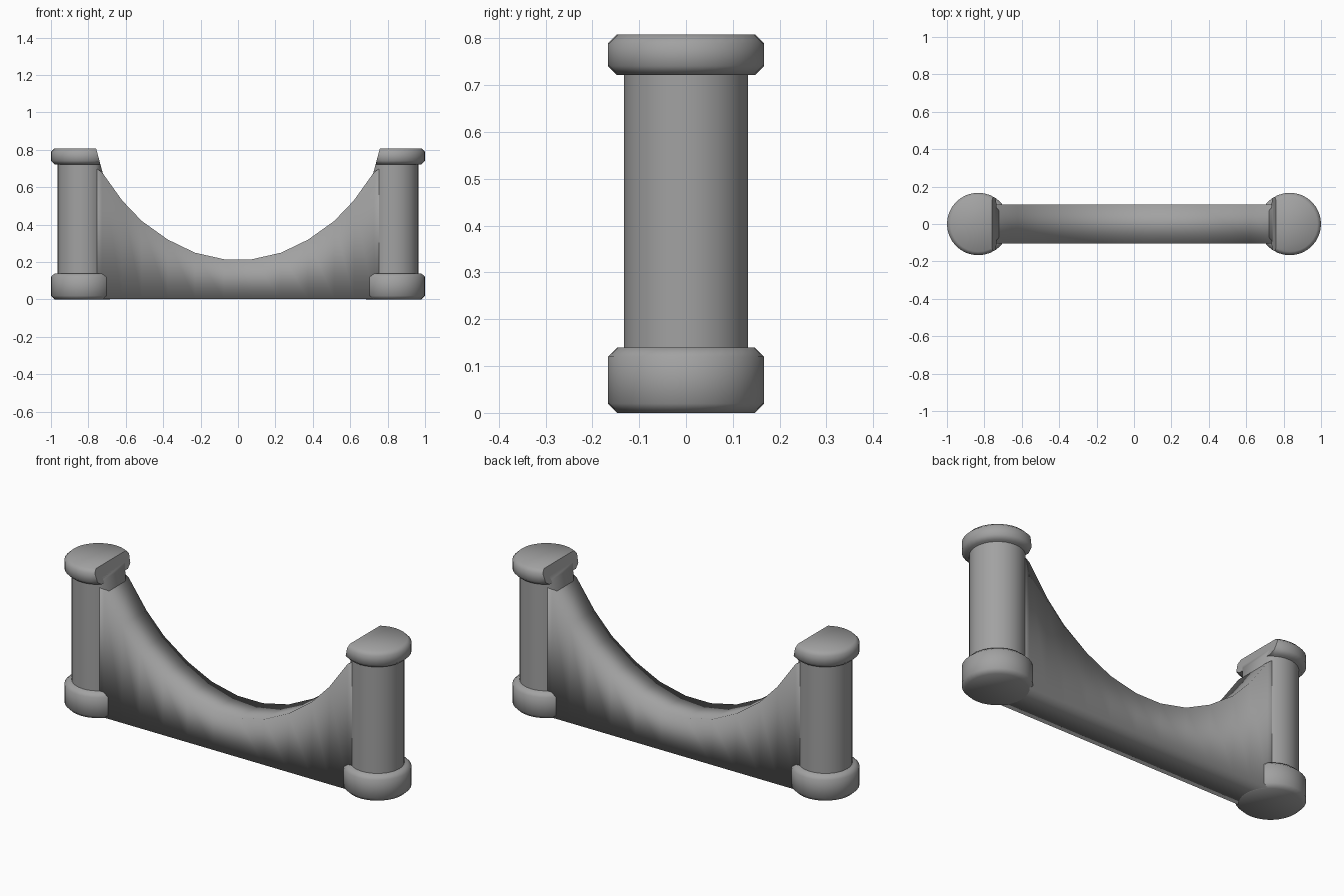
import bpy, bmesh, math
from mathutils import Vector

cube = bpy.data.objects.get("Cube")
if cube:
    bpy.data.objects.remove(cube)

grey = bpy.data.materials.new("stone_grey")
grey.use_nodes = True
colour = (0.36, 0.36, 0.36, 1)
grey.diffuse_color = colour
grey.node_tree.nodes["Principled BSDF"].inputs["Base Color"].default_value = colour

POST_X = 0.833
CUT_POINT = Vector((0.735, 0, 0.72))


def finish(bm, name, angle=None):
    bmesh.ops.recalc_face_normals(bm, faces=bm.faces)
    mesh = bpy.data.meshes.new(name)
    bm.to_mesh(mesh)
    bm.free()
    mesh.materials.append(grey)
    obj = bpy.data.objects.new(name, mesh)
    bpy.context.collection.objects.link(obj)
    bpy.ops.object.select_all(action='DESELECT')
    obj.select_set(True)
    bpy.context.view_layer.objects.active = obj
    if angle is None:
        bpy.ops.object.shade_smooth()
    else:
        bpy.ops.object.shade_smooth_by_angle(angle=math.radians(angle))
    return obj


def drum(name, side, radius, low, high, chamfer=0, trimmed=False):
    """Upright round part of a post, optionally trimmed along the sweep of the arch."""
    bm = bmesh.new()
    bmesh.ops.create_cone(bm, cap_ends=True, segments=32, radius1=radius,
                          radius2=radius, depth=high - low)
    if chamfer:
        rims = [e for e in bm.edges if abs(e.verts[0].co.z - e.verts[1].co.z) < 0.001]
        bmesh.ops.bevel(bm, geom=rims, offset=chamfer, segments=1, affect='EDGES')
    bmesh.ops.translate(bm, verts=bm.verts, vec=(side * POST_X, 0, (low + high) / 2))
    if trimmed:
        point = Vector((side * CUT_POINT.x, 0, CUT_POINT.z))
        normal = Vector((-side, 0, 0.27))
        cut = bmesh.ops.bisect_plane(bm, geom=bm.verts[:] + bm.edges[:] + bm.faces[:],
                                     plane_co=point, plane_no=normal, clear_outer=True)
        rim = [g for g in cut["geom_cut"] if isinstance(g, bmesh.types.BMEdge)]
        bmesh.ops.contextual_create(bm, geom=rim)
    return finish(bm, name, 50)


# Two posts, each with a base collar, shaft and trimmed cap
for label, side in (("left", 1), ("right", -1)):
    drum(label + "_base_collar", side, 0.167, 0, 0.14, 0.02)
    drum(label + "_shaft", side, 0.132, 0.06, 0.76, trimmed=True)
    drum(label + "_cap", side, 0.167, 0.722, 0.808, 0.019, trimmed=True)

# Scooped wall between the posts
half = [(0.075, 0.215), (0.23, 0.25), (0.375, 0.32), (0.515, 0.42),
        (0.62, 0.53), (0.727, 0.68), (0.8, 0.73)]
scoop = [(-x, z) for x, z in reversed(half)] + half
bm = bmesh.new()
rings = []
for x, z in scoop:
    corners = [(-0.105, 0.003), (0.105, 0.003), (0.105, z), (-0.105, z)]
    rings.append([bm.verts.new((x, y, h)) for y, h in corners])
for a, b in zip(rings, rings[1:]):
    for i in range(4):
        j = (i + 1) % 4
        bm.faces.new((a[i], a[j], b[j], b[i]))
bm.faces.new(rings[0])
bm.faces.new(rings[-1])
finish(bm, "scooped_wall")
